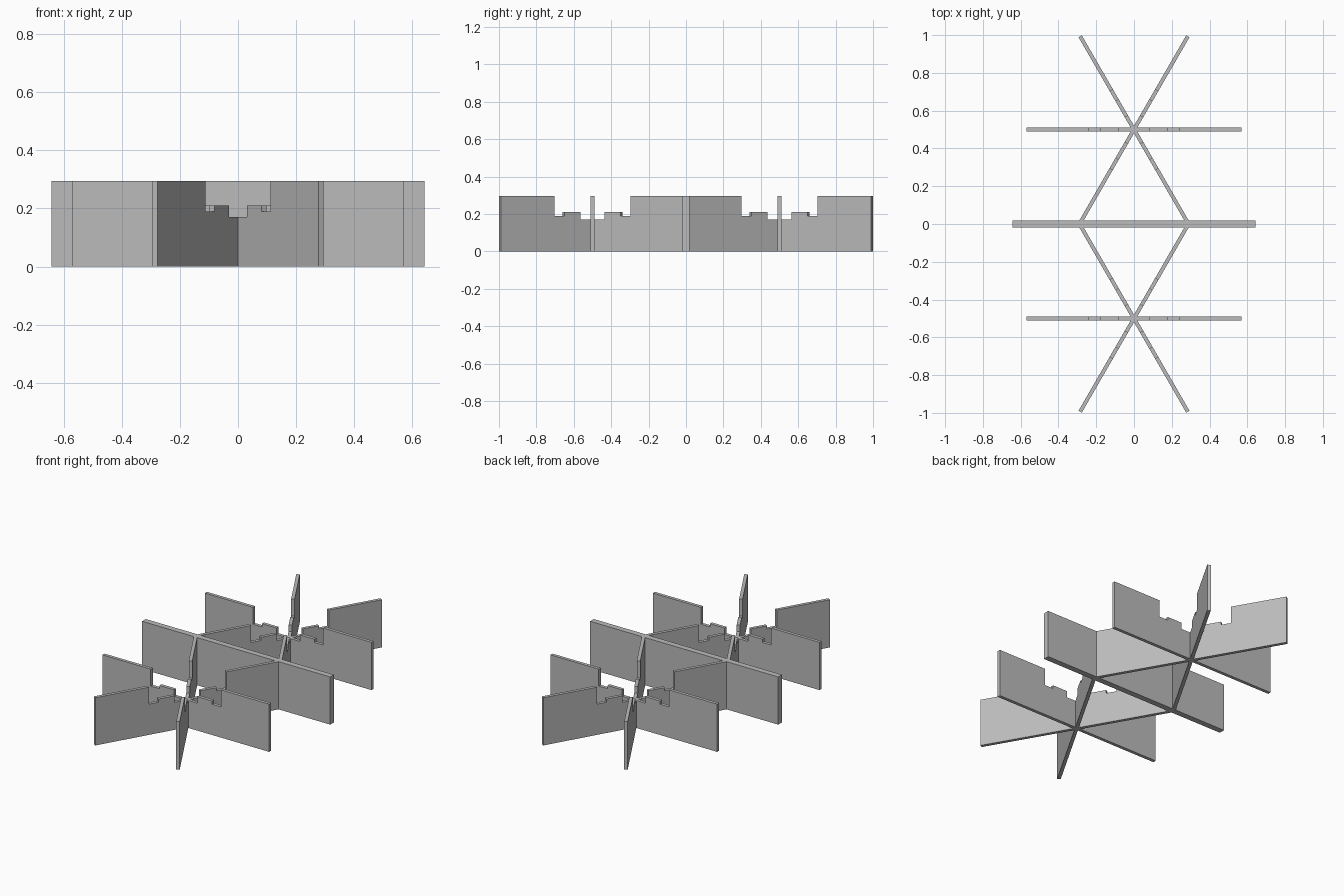
import bpy, bmesh, math
from mathutils import Matrix

cube = bpy.data.objects.get("Cube")
if cube:
    bpy.data.objects.remove(cube, do_unlink=True)

HEIGHT = 0.295
LENGTH = 0.57
THICK = 0.02

grey = bpy.data.materials.new("plain_grey")
grey.use_nodes = True
grey.diffuse_color = (0.5, 0.5, 0.5, 1)
grey.node_tree.nodes["Principled BSDF"].inputs["Base Color"].default_value = (0.5, 0.5, 0.5, 1)


def slab(name, profile, thickness, matrix):
    """Extrude an x-z outline symmetrically in y and place it."""
    bm = bmesh.new()
    face = bm.faces.new([bm.verts.new((x, -thickness / 2, z)) for x, z in profile])
    result = bmesh.ops.extrude_face_region(bm, geom=[face])
    moved = [v for v in result["geom"] if isinstance(v, bmesh.types.BMVert)]
    bmesh.ops.translate(bm, verts=moved, vec=(0, thickness, 0))
    bmesh.ops.recalc_face_normals(bm, faces=bm.faces)
    mesh = bpy.data.meshes.new(name)
    bm.to_mesh(mesh)
    bm.free()
    mesh.materials.append(grey)
    obj = bpy.data.objects.new(name, mesh)
    obj.matrix_world = matrix
    bpy.context.collection.objects.link(obj)


# Long wall between the two stars
W = 0.643
slab("centre_wall", [(-W, 0), (W, 0), (W, HEIGHT), (-W, HEIGHT)], 0.036, Matrix())

# Stepped upper edge of one fin, from the hub outwards, mirrored to a full board
steps = [(0.08, 0.17), (0.08, 0.21), (0.18, 0.21), (0.18, 0.19),
         (0.24, 0.19), (0.24, HEIGHT), (LENGTH, HEIGHT), (LENGTH, 0)]
board = steps + [(-x, z) for x, z in reversed(steps)]

# Each star is three boards crossing at its hub
for side, y in (("front", -0.5), ("back", 0.5)):
    for i in range(3):
        place = Matrix.Translation((0, y, 0)) @ Matrix.Rotation(math.radians(60 * i), 4, "Z")
        slab(f"{side}_star_board_{i + 1}", board, THICK, place)
